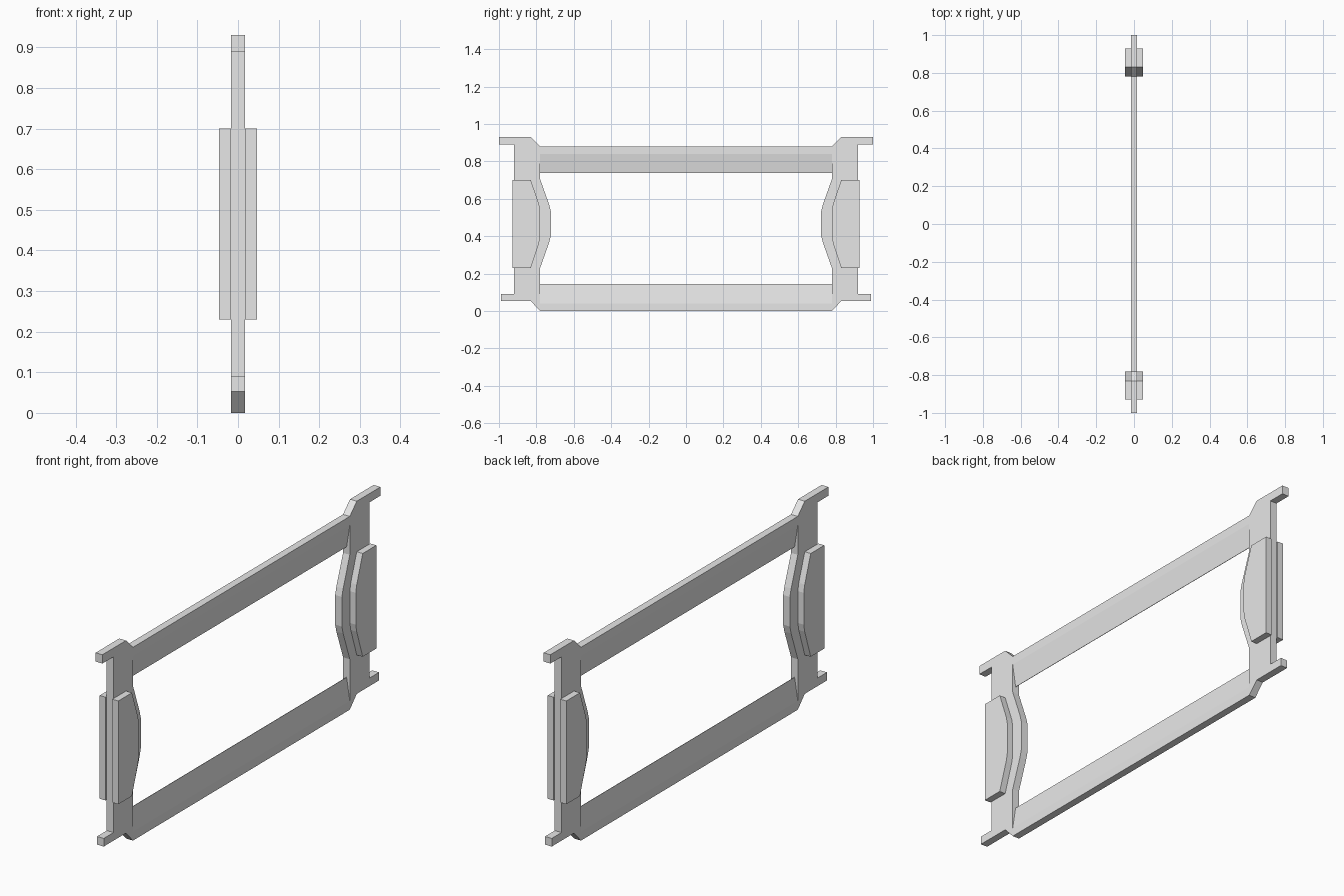
import bpy
import bmesh

cube = bpy.data.objects.get("Cube")
if cube:
    bpy.data.objects.remove(cube, do_unlink=True)

grey = bpy.data.materials.new("light_grey")
grey.use_nodes = True
grey.diffuse_color = (0.8, 0.8, 0.8, 1)
grey.node_tree.nodes["Principled BSDF"].inputs["Base Color"].default_value = (0.8, 0.8, 0.8, 1)

HALF = 0.017      # half thickness of the frame
PAD = 0.047       # outer face of the grip pads
INNER = 0.78      # where the rails meet the posts


def prism(name, profile, axis, start, end):
    """Extrude a closed 2D profile: (y, z) along x, or (x, z) along y."""
    bm = bmesh.new()
    place = (lambda p: (start, p[0], p[1])) if axis == "x" else (lambda p: (p[0], start, p[1]))
    face = bm.faces.new([bm.verts.new(place(p)) for p in profile])
    grown = bmesh.ops.extrude_face_region(bm, geom=[face])["geom"]
    move = (end - start, 0, 0) if axis == "x" else (0, end - start, 0)
    bmesh.ops.translate(bm, vec=move, verts=[g for g in grown if isinstance(g, bmesh.types.BMVert)])
    bmesh.ops.recalc_face_normals(bm, faces=bm.faces)
    mesh = bpy.data.meshes.new(name)
    bm.to_mesh(mesh)
    bm.free()
    mesh.materials.append(grey)
    obj = bpy.data.objects.new(name, mesh)
    bpy.context.collection.objects.link(obj)


# End post: tabs on the outside, bowed grip on the inside
post = [(INNER, 0.88), (0.83, 0.93), (1.0, 0.93), (1.0, 0.89), (0.92, 0.89),
        (0.92, 0.09), (0.99, 0.09), (0.99, 0.053), (0.83, 0.053), (INNER, 0.0),
        (INNER, 0.23), (0.732, 0.365), (0.723, 0.4), (0.723, 0.535),
        (0.732, 0.57), (INNER, 0.705)]

# Grip pad following the bow of the post
pad = [(0.928, 0.23), (0.928, 0.7), (0.83, 0.7), (0.787, 0.575), (INNER, 0.54),
       (INNER, 0.395), (0.787, 0.36), (0.83, 0.23)]

for end, sign in (("front", -1), ("back", 1)):
    prism(end + "_post", [(sign * y, z) for y, z in post], "x", -HALF, HALF)
    outline = [(sign * y, z) for y, z in pad]
    for side, s in (("left", 1), ("right", -1)):
        prism(f"{end}_{side}_pad", outline, "x", s * HALF, s * PAD)

# Rails: thick at the outer edge, tapering to a thin inner edge
EDGE = 0.001
for name, outer, shoulder, inner in (("top_rail", 0.88, 0.84, 0.737),
                                     ("bottom_rail", 0.0, 0.04, 0.143)):
    section = [(HALF, outer), (HALF, shoulder), (EDGE, inner),
               (-EDGE, inner), (-HALF, shoulder), (-HALF, outer)]
    prism(name, section, "y", -INNER, INNER)
